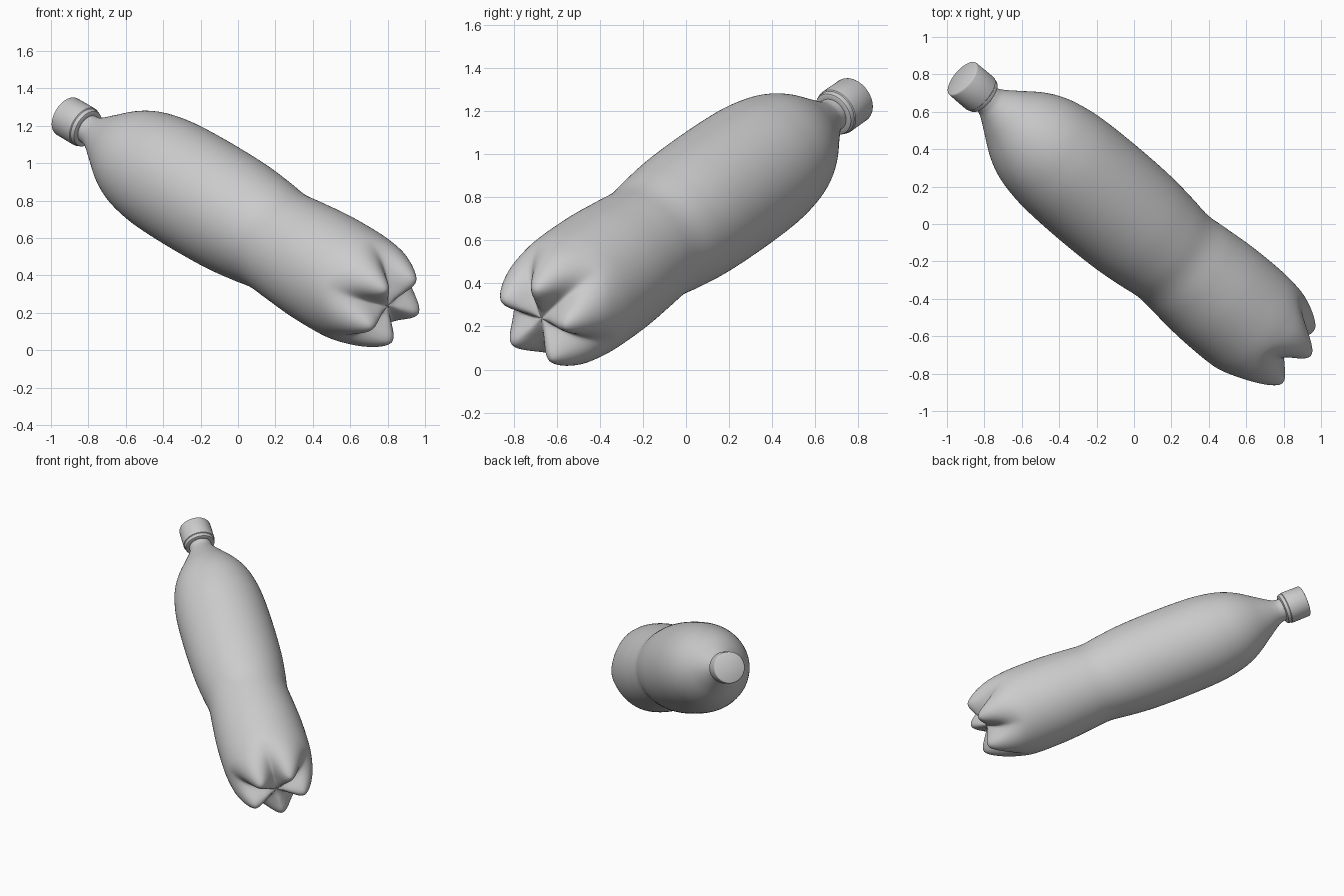
import bpy, bmesh, math
from mathutils import Matrix, Vector

if "Cube" in bpy.data.objects:
    bpy.data.objects.remove(bpy.data.objects["Cube"])

# Bottle frame: local z runs from the cap top to the base
TOP = Vector((-0.92, 0.78, 1.253))
BASE = Vector((0.80, -0.67, 0.238))
d = (BASE - TOP).normalized()
h = Vector((-d.y, d.x, 0)).normalized()
e = d.cross(h)
FRAME = Matrix((h, e, d)).transposed().to_4x4()
FRAME.translation = TOP
FOOT_ANGLE = math.radians(-4)


def smooth_curve(pts, steps=6):
    """Catmull-Rom curve through (t, radius) points."""
    p = [Vector(q) for q in pts]
    p = [2 * p[0] - p[1]] + p + [2 * p[-1] - p[-2]]
    out = []
    for i in range(1, len(p) - 2):
        a, b, c, f = p[i - 1:i + 3]
        for k in range(steps):
            u = k / steps
            out.append(0.5 * (2 * b + (c - a) * u + (2 * a - 5 * b + 4 * c - f) * u * u
                              + (3 * b - a - 3 * c + f) * u ** 3))
    return out + [p[-2]]


def lathe(name, ridge, valley=None, segs=120, angle=40):
    """Revolve a profile; with a second profile, blend to it between five feet."""
    valley = valley or ridge
    bm = bmesh.new()
    rings = []
    for a, b in zip(ridge, valley):
        ring = []
        for i in range(segs):
            th = 2 * math.pi * i / segs
            w = (0.5 + 0.5 * math.cos(5 * (th - FOOT_ANGLE))) ** 0.8
            t, r = a[0] * w + b[0] * (1 - w), a[1] * w + b[1] * (1 - w)
            ring.append(bm.verts.new((r * math.cos(th), r * math.sin(th), t)))
        rings.append(ring)
    for r0, r1 in zip(rings, rings[1:]):
        for i in range(segs):
            j = (i + 1) % segs
            bm.faces.new((r0[i], r0[j], r1[j], r1[i]))
    bmesh.ops.remove_doubles(bm, verts=bm.verts, dist=1e-5)
    bmesh.ops.recalc_face_normals(bm, faces=bm.faces)
    me = bpy.data.meshes.new(name)
    bm.to_mesh(me)
    bm.free()
    ob = bpy.data.objects.new(name, me)
    bpy.context.collection.objects.link(ob)
    ob.matrix_world = FRAME
    bpy.ops.object.select_all(action='DESELECT')
    ob.select_set(True)
    bpy.context.view_layer.objects.active = ob
    bpy.ops.object.shade_smooth_by_angle(angle=math.radians(angle))
    return ob


# Bottle body: neck, shoulder, waist, then five feet around a recessed centre
body = [(0.10, 0.078), (0.19, 0.080), (0.24, 0.098), (0.33, 0.155), (0.44, 0.226),
        (0.54, 0.272), (0.65, 0.300), (0.80, 0.318), (1.05, 0.324), (1.30, 0.319),
        (1.48, 0.303), (1.62, 0.287), (1.76, 0.297), (1.95, 0.311), (2.15, 0.313)]
foot = [(2.26, 0.306), (2.36, 0.289), (2.46, 0.250), (2.525, 0.205), (2.535, 0.165),
        (2.51, 0.105), (2.48, 0.045), (2.468, 0)]
groove = [(2.25, 0.304), (2.31, 0.280), (2.36, 0.245), (2.40, 0.200), (2.43, 0.150),
          (2.45, 0.095), (2.465, 0.045), (2.468, 0)]
lathe("bottle_body", smooth_curve(body + foot), smooth_curve(body + groove), angle=60)

# Screw cap: flat top, straight side, narrower rounded band at the open end
cap = [(0, 0), (0, 0.104), (0.003, 0.109), (0.010, 0.112), (0.135, 0.113), (0.142, 0.112),
       (0.146, 0.107), (0.158, 0.107), (0.168, 0.103), (0.172, 0.095), (0.172, 0.076)]
lathe("screw_cap", cap)
